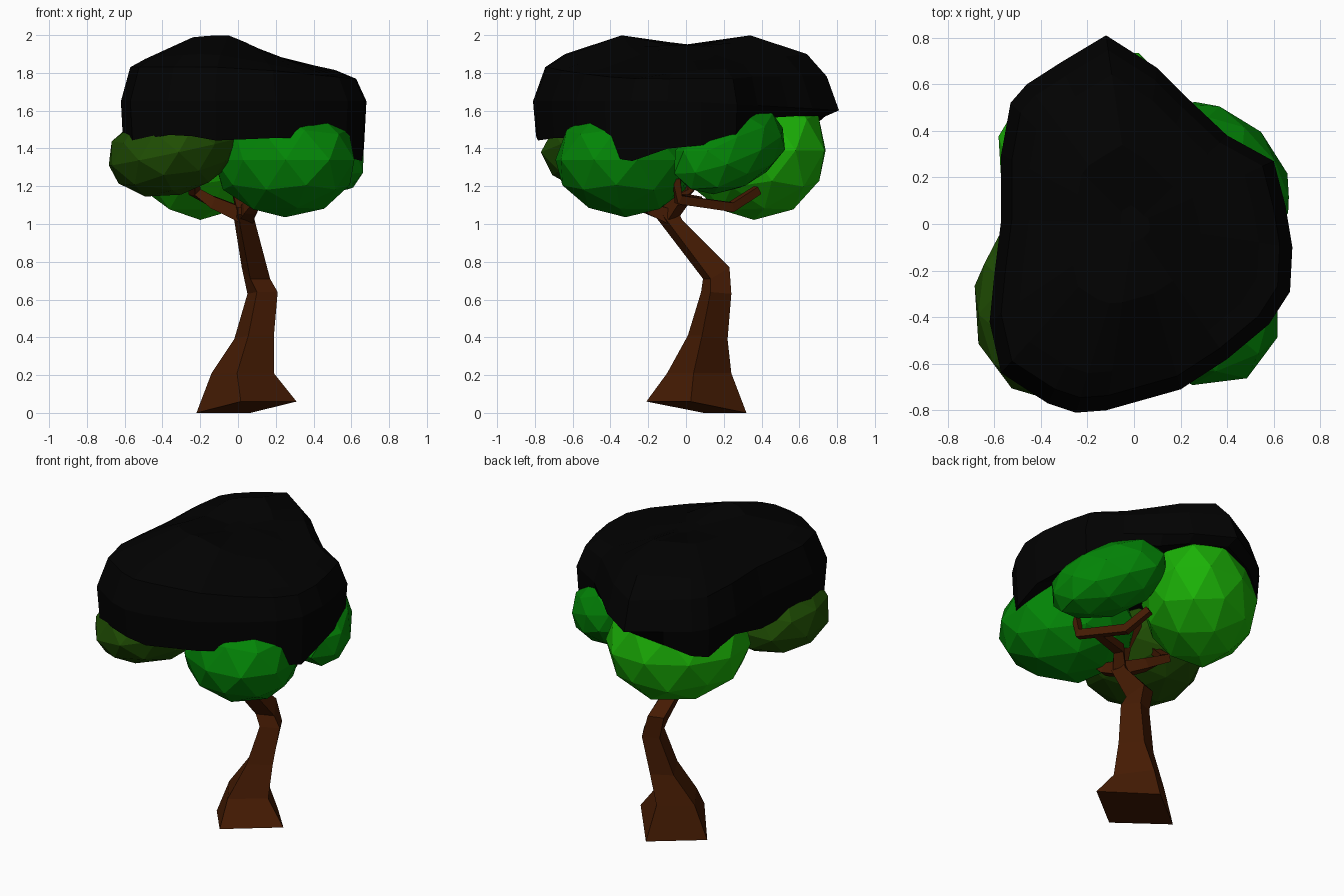
import bpy, bmesh, math, random
from mathutils import Vector, Matrix, Euler

if "Cube" in bpy.data.objects:
    bpy.data.objects.remove(bpy.data.objects["Cube"])

random.seed(4)


def material(name, rgb):
    m = bpy.data.materials.new(name)
    m.diffuse_color = (*rgb, 1)
    m.use_nodes = True
    m.node_tree.nodes["Principled BSDF"].inputs["Base Color"].default_value = m.diffuse_color
    return m


BARK = material("brown bark", (0.060, 0.011, 0.001))
BLACK = material("black leaves", (0.0005, 0.0005, 0.0005))
BRIGHT = material("bright green leaves", (0.011, 0.45, 0.002))
MID = material("deep green leaves", (0.001, 0.235, 0.002))
OLIVE = material("olive green leaves", (0.014, 0.075, 0.001))


def finish(name, bm, mat):
    bmesh.ops.recalc_face_normals(bm, faces=bm.faces)
    me = bpy.data.meshes.new(name)
    bm.to_mesh(me)
    bm.free()
    me.materials.append(mat)
    ob = bpy.data.objects.new(name, me)
    bpy.context.collection.objects.link(ob)
    return ob


def loft(name, rings, mat):
    """Skin a list of equal-length point rings and cap both ends."""
    bm = bmesh.new()
    vs = [[bm.verts.new(p) for p in r] for r in rings]
    n = len(vs[0])
    for a, b in zip(vs, vs[1:]):
        for i in range(n):
            j = (i + 1) % n
            bm.faces.new((a[i], a[j], b[j], b[i]))
    bm.faces.new(vs[0])
    bm.faces.new(vs[-1])
    return finish(name, bm, mat)


def branch(name, path):
    """Four-sided tapering limb; path items are (x, y, z, radius)."""
    pts = [Vector(p[:3]) for p in path]
    rings = []
    for i, p in enumerate(pts):
        d = (pts[min(i + 1, len(pts) - 1)] - pts[max(i - 1, 0)]).normalized()
        u = d.cross(Vector((0.1, 0.05, 1))).normalized()
        w = d.cross(u)
        r = path[i][3]
        rings.append([p + r * (s * u + t * w)
                      for s, t in ((1, 1), (-1, 1), (-1, -1), (1, -1))])
    loft(name, rings, BARK)


# Trunk: square rings, corners point along x and y
# (x min, x max, y min, y max, z of left/back corners, z of right/front corners)
trunk = [(-0.22, 0.31, -0.21, 0.32, 0.0, 0.06),
         (-0.14, 0.19, -0.10, 0.24, 0.21, 0.21),
         (-0.02, 0.19, 0.01, 0.22, 0.39, 0.41),
         (0.05, 0.21, 0.08, 0.24, 0.63, 0.64),
         (0.02, 0.17, 0.09, 0.23, 0.77, 0.71),
         (-0.02, 0.08, -0.17, -0.02, 1.02, 1.05),
         (-0.01, 0.07, -0.15, -0.05, 1.09, 1.09)]
rings = []
for x0, x1, y0, y1, za, zb in trunk:
    cx, cy = (x0 + x1) / 2, (y0 + y1) / 2
    rings.append([(x0, cy + 0.04, za), (cx + 0.02, y1, za),
                  (x1, cy - 0.03, zb), (cx - 0.03, y0, zb)])
loft("trunk", rings, BARK)

# Branches
branch("left_branch", [(0.04, -0.1, 1.04, 0.04), (-0.12, -0.04, 1.11, 0.032),
                       (-0.23, 0.02, 1.17, 0.025), (-0.24, -0.15, 1.32, 0.02)])
branch("front_branch", [(0.04, -0.08, 1.04, 0.04), (0.06, -0.19, 1.08, 0.032),
                        (0.15, -0.3, 1.2, 0.022)])
branch("back_stem", [(0.03, -0.1, 1.04, 0.04), (0.1, -0.02, 1.13, 0.03),
                     (0.33, 0.06, 1.12, 0.025)])
branch("back_fork", [(0.40, -0.05, 1.24, 0.02), (0.39, -0.04, 1.13, 0.024),
                     (0.26, 0.24, 1.09, 0.025), (0.20, 0.38, 1.18, 0.022)])
branch("upper_branch", [(0.03, -0.1, 1.04, 0.03), (-0.02, -0.1, 1.22, 0.022),
                        (-0.12, -0.1, 1.42, 0.018)])


# Green leaf clumps: faceted, stretched spheres
def clump(name, centre, radii, tilt, mat):
    bm = bmesh.new()
    bmesh.ops.create_icosphere(bm, subdivisions=2, radius=1)
    for v in bm.verts:
        v.co *= random.uniform(0.99, 1.03)
    rot = Euler([math.radians(a) for a in tilt]).to_matrix().to_4x4()
    bm.transform(Matrix.Translation(centre) @ rot
                 @ Matrix.Diagonal((*radii, 1)))
    finish(name, bm, mat)


clump("front_left_leaves", (-0.35, -0.36, 1.38), (0.35, 0.40, 0.23), (0, -12, 5), OLIVE)
clump("front_right_leaves", (0.25, -0.32, 1.34), (0.41, 0.35, 0.30), (0, 0, -40), MID)
clump("back_right_leaves", (0.38, 0.23, 1.39), (0.37, 0.23, 0.21), (0, -20, 135), MID)
clump("back_left_leaves", (-0.20, 0.36, 1.39), (0.43, 0.34, 0.36), (0, 0, 45), BRIGHT)

# Black crown: outline seen from above, with the height of its lower rim
outline = [(0.68, -0.10, 1.38), (0.65, 0.08, 1.41), (0.60, 0.27, 1.46),
           (0.40, 0.38, 1.57), (0.23, 0.54, 1.56), (0.10, 0.67, 1.57),
           (-0.12, 0.81, 1.56), (-0.32, 0.69, 1.50), (-0.46, 0.60, 1.46),
           (-0.53, 0.52, 1.45), (-0.57, 0.30, 1.49), (-0.57, 0.02, 1.46),
           (-0.60, -0.22, 1.44), (-0.62, -0.42, 1.43), (-0.57, -0.64, 1.43),
           (-0.37, -0.77, 1.46), (-0.25, -0.81, 1.45), (-0.12, -0.80, 1.44),
           (0.20, -0.71, 1.44), (0.40, -0.58, 1.47), (0.58, -0.43, 1.35),
           (0.67, -0.29, 1.34)]


def crown_ring(scale, height):
    return [(x * scale, y * scale, height(x, y, rim)) for x, y, rim in outline]


def rim_ring():
    # lower rim, drawn in under the pointed back end
    out = []
    for x, y, r in outline:
        k = 0.91 if y > 0.5 and x > -0.2 else 0.98
        out.append((x * k, y * k, r + random.uniform(-0.02, 0.02)))
    return out


def widest(x, y, r):
    return max(1.65 - 0.06 * max(y, 0), r + 0.04)


def shoulder(x, y, r):
    return 1.83 - 0.09 * max(x, 0) - 0.08 * max(y - 0.2, 0)


def upper(x, y, r):
    # slopes down to the right, a little more at the front right
    return (1.90 - 0.13 * max(x, 0) - 0.08 * max(-x - 0.3, 0)
            - 0.08 * max(x - y - 0.6, 0))


def top(x, y, r):
    return 1.95 - 0.13 * max(x, 0) + 0.06 * abs(y) * max(0, min(1, 0.8 - 2 * x))


rings = [crown_ring(0.45, lambda x, y, r: 1.58),
         rim_ring(),
         crown_ring(1.0, widest),
         crown_ring(0.92, shoulder),
         crown_ring(0.79, upper),
         crown_ring(0.42, top),
         crown_ring(0.10, lambda x, y, r: 1.945)]
loft("crown_leaves", rings, BLACK)
